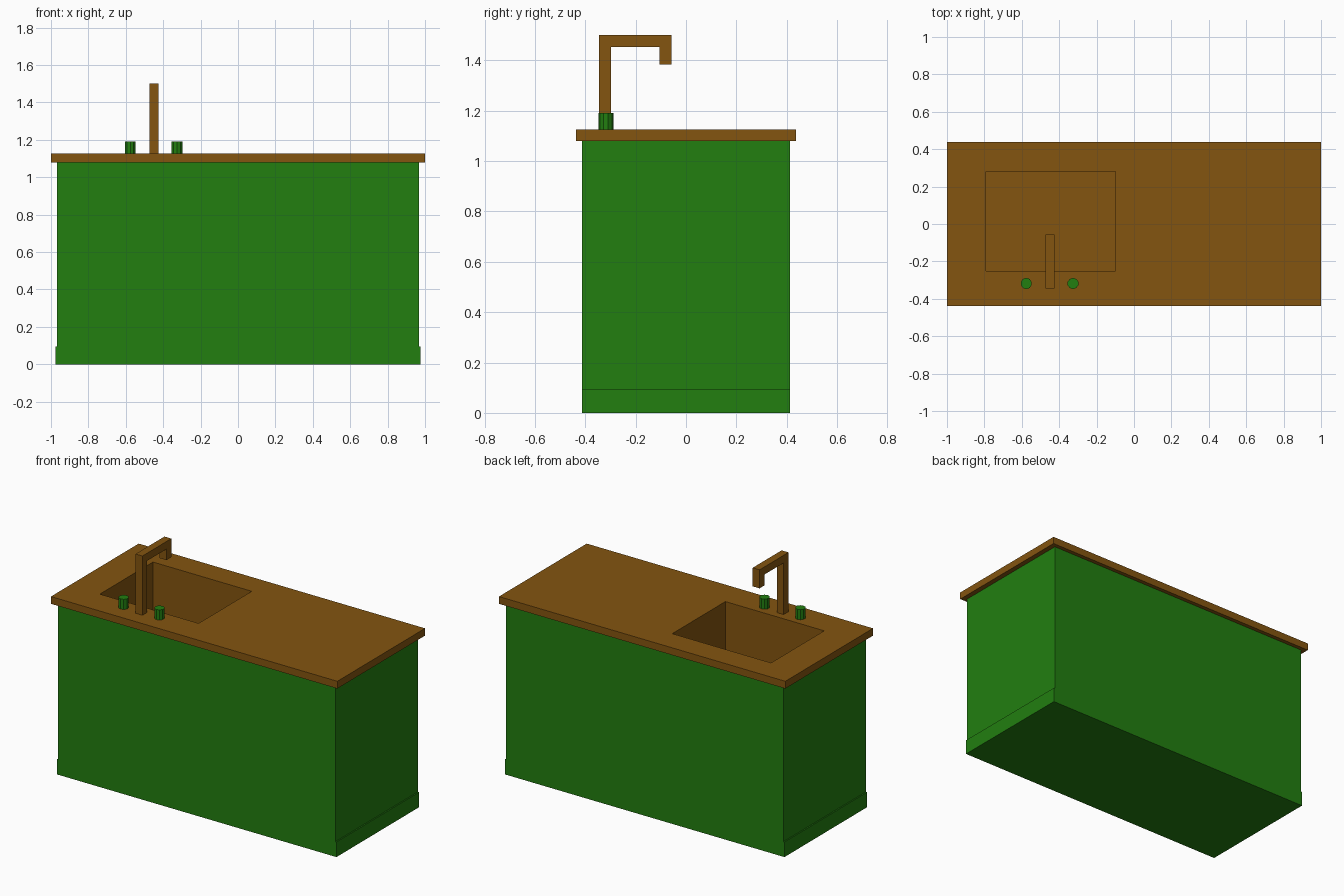
import bpy, bmesh

if "Cube" in bpy.data.objects:
    bpy.data.objects.remove(bpy.data.objects["Cube"])

def material(name, color):
    m = bpy.data.materials.new(name)
    m.diffuse_color = (*color, 1)
    m.use_nodes = True
    m.node_tree.nodes["Principled BSDF"].inputs["Base Color"].default_value = m.diffuse_color
    return m

GREEN = material("green_paint", (0.016, 0.21, 0.005))
BROWN = material("brown_wood", (0.23, 0.09, 0.005))

def finish(name, bm, mat):
    mesh = bpy.data.meshes.new(name)
    bm.to_mesh(mesh)
    bm.free()
    mesh.materials.append(mat)
    obj = bpy.data.objects.new(name, mesh)
    bpy.context.collection.objects.link(obj)
    return obj

def extrude(name, points, direction, mat):
    """Extrude a closed planar outline into a solid."""
    bm = bmesh.new()
    face = bm.faces.new([bm.verts.new(p) for p in points])
    out = bmesh.ops.extrude_face_region(bm, geom=[face], use_keep_orig=True)
    verts = [g for g in out["geom"] if isinstance(g, bmesh.types.BMVert)]
    bmesh.ops.translate(bm, vec=direction, verts=verts)
    bmesh.ops.recalc_face_normals(bm, faces=bm.faces)
    return finish(name, bm, mat)

# Cabinet: front outline with a wider plinth at both ends, open under the counter
half = [(0.976, 0), (0.976, 0.095), (0.968, 0.095), (0.968, 1.08)]
outline = half + [(-x, z) for x, z in reversed(half)]
cabinet = extrude("cabinet", [(x, -0.412, z) for x, z in outline], (0, 0.824, 0), GREEN)
bm = bmesh.new()
bm.from_mesh(cabinet.data)
lid = [f for f in bm.faces if f.calc_center_median().z > 1.07]
bmesh.ops.delete(bm, geom=lid, context='FACES_ONLY')
bm.to_mesh(cabinet.data)
bm.free()

# Countertop with sunken basin: rectangular loops from basin floor to underside
TOP, UNDER, FLOOR = 1.126, 1.08, 0.75
SINK = (-0.79, -0.10, -0.25, 0.28)
SLAB = (-1.0, 1.0, -0.4375, 0.4375)
bm = bmesh.new()

def loop(rect, z):
    x0, x1, y0, y1 = rect
    return [bm.verts.new((x, y, z)) for x, y in ((x0, y0), (x1, y0), (x1, y1), (x0, y1))]

loops = [loop(SINK, FLOOR), loop(SINK, TOP), loop(SLAB, TOP), loop(SLAB, UNDER), loop(SINK, UNDER)]
bm.faces.new(loops[0])
for a, b in zip(loops, loops[1:]):
    for i in range(4):
        j = (i + 1) % 4
        bm.faces.new((a[i], b[i], b[j], a[j]))
finish("countertop_with_sink", bm, BROWN)

# Faucet: hooked side outline
hook = [(-0.345, TOP), (-0.345, 1.5), (-0.057, 1.5), (-0.057, 1.383),
        (-0.106, 1.383), (-0.106, 1.452), (-0.297, 1.452), (-0.297, TOP)]
extrude("faucet", [(-0.474, y, z) for y, z in hook], (0.048, 0, 0), BROWN)

# Tap knobs
for side, x in (("left", -0.576), ("right", -0.326)):
    bm = bmesh.new()
    bmesh.ops.create_cone(bm, cap_ends=True, segments=10, radius1=0.03, radius2=0.03, depth=1.19 - TOP)
    bmesh.ops.translate(bm, vec=(x, -0.318, (1.19 + TOP) / 2), verts=bm.verts)
    finish(side + "_tap_knob", bm, GREEN)
